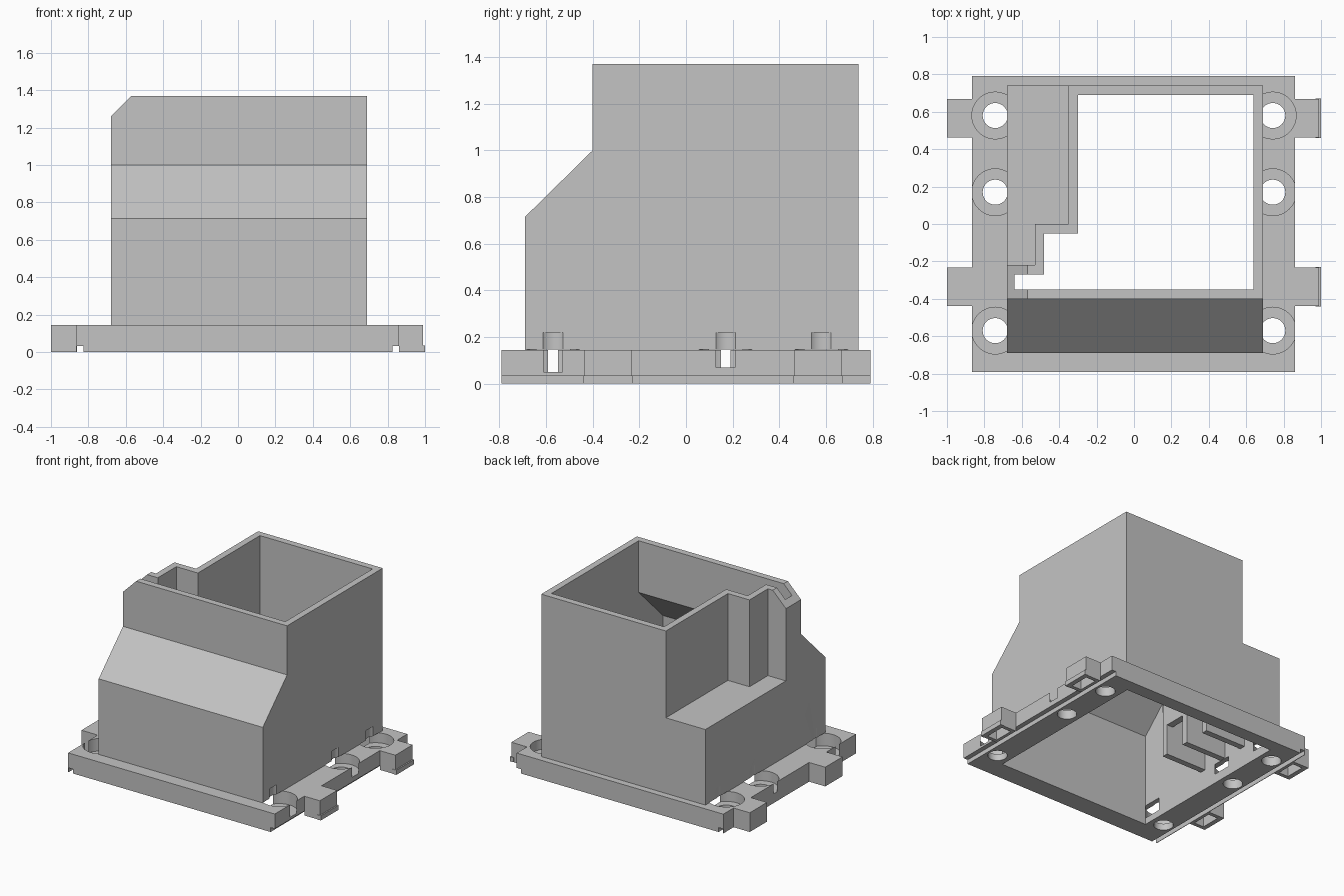
import bpy, bmesh
from mathutils import Vector

cube = bpy.data.objects.get("Cube")
if cube:
    bpy.data.objects.remove(cube, do_unlink=True)

grey = bpy.data.materials.new("plain grey")
grey.use_nodes = True
grey.diffuse_color = (0.55, 0.55, 0.55, 1)
grey.node_tree.nodes["Principled BSDF"].inputs["Base Color"].default_value = (0.55, 0.55, 0.55, 1)


def prism(name, points, axis, low, high):
    """Extrude a 2D profile along an axis: x takes (y, z), y takes (x, z), z takes (x, y)."""
    place = {"x": lambda a, b, d: (d, a, b),
             "y": lambda a, b, d: (a, d, b),
             "z": lambda a, b, d: (a, b, d)}[axis]
    bm = bmesh.new()
    face = bm.faces.new([bm.verts.new(place(a, b, low)) for a, b in points])
    grown = bmesh.ops.extrude_face_region(bm, geom=[face])["geom"]
    verts = [v for v in grown if isinstance(v, bmesh.types.BMVert)]
    bmesh.ops.translate(bm, verts=verts, vec=Vector(place(0, 0, high - low)))
    bmesh.ops.recalc_face_normals(bm, faces=bm.faces)
    return finish(name, bm)


def finish(name, bm):
    mesh = bpy.data.meshes.new(name)
    bm.to_mesh(mesh)
    bm.free()
    mesh.materials.append(grey)
    obj = bpy.data.objects.new(name, mesh)
    bpy.context.collection.objects.link(obj)
    return obj


def box(name, x0, x1, y0, y1, z0, z1):
    return prism(name, [(x0, y0), (x1, y0), (x1, y1), (x0, y1)], "z", z0, z1)


def cylinder(name, x, y, radius, z0, z1):
    bm = bmesh.new()
    bmesh.ops.create_cone(bm, cap_ends=True, segments=48, radius1=radius,
                          radius2=radius, depth=z1 - z0)
    bmesh.ops.translate(bm, verts=bm.verts, vec=(x, y, (z0 + z1) / 2))
    return finish(name, bm)


def combine(target, tool, operation):
    """Apply a boolean and discard the tool."""
    mod = target.modifiers.new("boolean", "BOOLEAN")
    mod.operation, mod.solver, mod.object = operation, "EXACT", tool
    bpy.context.view_layer.update()
    result = target.evaluated_get(bpy.context.evaluated_depsgraph_get())
    mesh = bpy.data.meshes.new_from_object(result)
    target.modifiers.clear()
    target.data = mesh
    bpy.data.objects.remove(tool, do_unlink=True)


def cut(target, tool):
    combine(target, tool, "DIFFERENCE")


def join(target, tool):
    combine(target, tool, "UNION")


def notch(name, offset, floor):
    """Stepped corner recess seen from above."""
    x1, x2, y1, y2 = -0.35 + offset, -0.53 + offset, -offset, -0.22 - offset
    outline = [(-1, y2), (x2, y2), (x2, y1), (x1, y1), (x1, 1), (-1, 1)]
    return prism(name, outline, "z", floor, 2)


# Tower with sloped front, stepped recess and chamfered top corner
housing = prism("housing", [(-0.69, 0.03), (0.74, 0.03), (0.74, 1.37), (-0.40, 1.37),
                            (-0.40, 1.0), (-0.69, 0.715)], "x", -0.68, 0.69)
cut(housing, notch("recess_cutter", 0, 0.715))
cut(housing, prism("chamfer_cutter", [(-0.76, 1.18), (-0.46, 1.48), (-0.76, 1.48)],
                   "y", -1, 1))

# Base plate, with side tabs and their thin lower lips
join(housing, box("plate", -0.865, 0.86, -0.79, 0.79, 0, 0.145))
for y in (-0.335, 0.565):
    join(housing, box("left_tab", 0.8, 0.99, y - 0.103, y + 0.103, 0, 0.145))
    join(housing, box("left_tab_lip", 0.97, 1.0, y - 0.106, y + 0.106, 0, 0.035))
    join(housing, box("right_tab", -1.0, -0.8, y - 0.103, y + 0.103, 0, 0.145))

# Hollow interior that follows the outer shell
cavity = prism("cavity_cutter", [(-0.64, -0.1), (0.69, -0.1), (0.69, 1.6), (-0.35, 1.6),
                                 (-0.35, 0.98), (-0.64, 0.695)], "x", -0.64, 0.64)
cut(cavity, notch("cavity_step", 0.05, 0.665))
cut(housing, cavity)

# Counterbored screw holes, tab sockets and underside grooves
for side in (-1, 1):
    x = side * 0.742
    for y, seat in ((-0.57, 0.05), (0.17, 0.07), (0.58, 0.07)):
        cut(housing, cylinder("hole_cutter", x, y, 0.067, -0.1, 0.22))
        cut(housing, cylinder("counterbore_cutter", x, y, 0.125, seat, 0.147))
    for y in (-0.335, 0.565):
        a, b = sorted((side * 0.885, side * 0.965))
        cut(housing, box("socket_cutter", a, b, y - 0.075, y + 0.075, -0.1, 0.1))
    cut(housing, box("groove_cutter", side * 0.843 - 0.018, side * 0.843 + 0.018,
                     -1, 1, -0.1, 0.033))

# Wall and ribs beneath the recess floor
box("inner_drop_wall", -0.35, -0.30, -0.05, 0.70, 0.38, 0.67)
for i in range(4):
    y = -0.05 + 0.21 * i
    box(f"inner_rib_{i + 1}", -0.65, -0.30, y, y + 0.045, 0.15, 0.67)

# Crisp faces with smooth bores
bpy.ops.object.select_all(action="DESELECT")
housing.select_set(True)
bpy.context.view_layer.objects.active = housing
bpy.ops.object.shade_smooth_by_angle()
